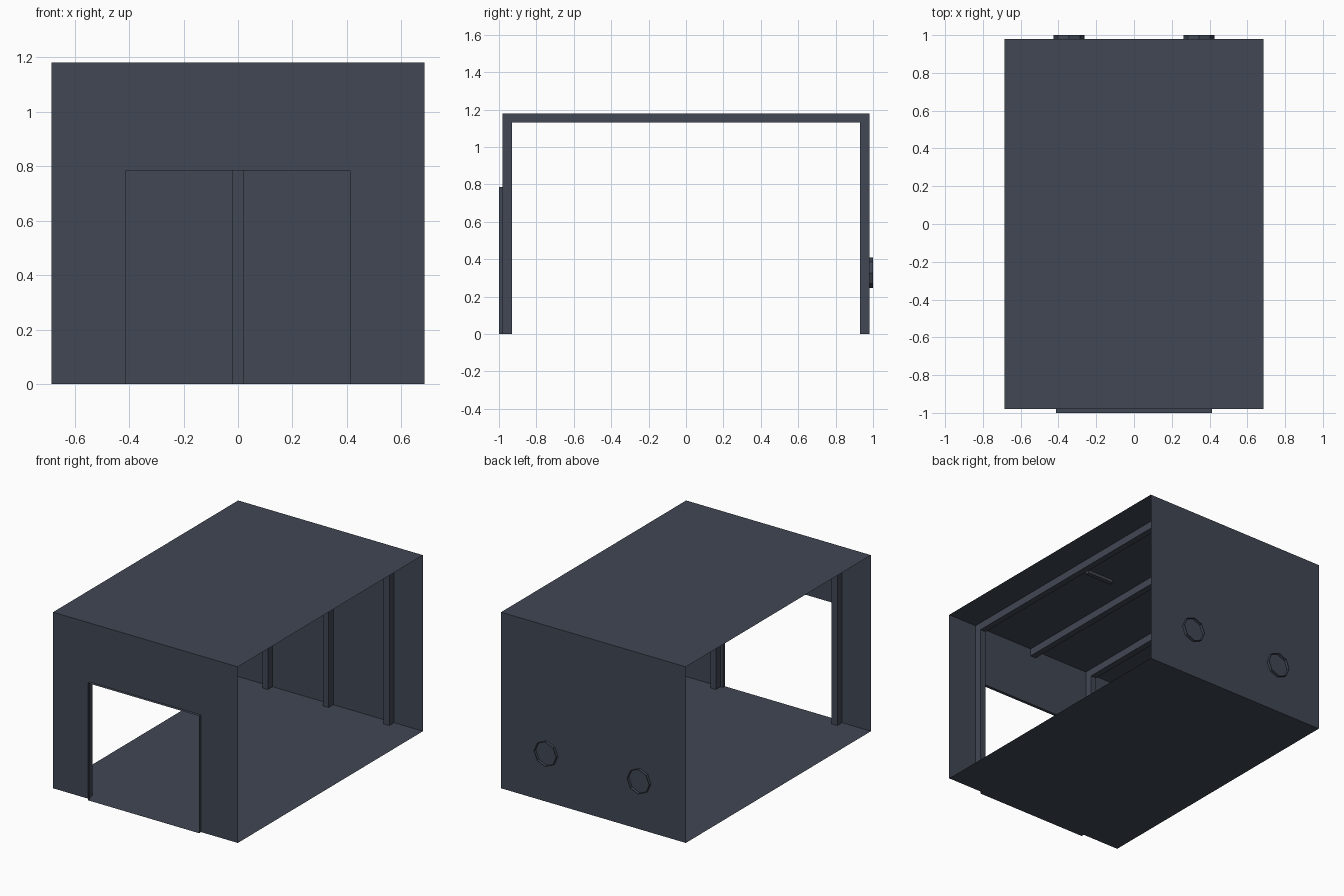
import bpy, bmesh, math

if "Cube" in bpy.data.objects:
    bpy.data.objects.remove(bpy.data.objects["Cube"])

W, D, H = 0.685, 0.98, 1.18      # half width, half depth, height
DW, DH, OUT = 0.412, 0.785, 1.0  # door half width, door height, outer reach
RIB = 0.05                       # rib depth

paint = bpy.data.materials.new("dark slate")
paint.diffuse_color = (0.052, 0.063, 0.088, 1)
paint.use_nodes = True
paint.node_tree.nodes["Principled BSDF"].inputs["Base Color"].default_value = paint.diffuse_color


def mesh_object(name, faces):
    """One object from a list of polygons, each a list of points."""
    bm = bmesh.new()
    for pts in faces:
        bm.faces.new([bm.verts.new(p) for p in pts])
    bmesh.ops.remove_doubles(bm, verts=bm.verts, dist=1e-5)
    me = bpy.data.meshes.new(name)
    bm.to_mesh(me)
    bm.free()
    me.materials.append(paint)
    ob = bpy.data.objects.new(name, me)
    bpy.context.collection.objects.link(ob)
    return ob


def box(name, x0, x1, y0, y1, z0, z1):
    bpy.ops.mesh.primitive_cube_add(
        size=1, location=((x0 + x1) / 2, (y0 + y1) / 2, (z0 + z1) / 2))
    ob = bpy.context.object
    ob.name = name
    ob.scale = (x1 - x0, y1 - y0, z1 - z0)
    ob.data.materials.append(paint)


def band(name, path, y0, y1):
    """Thin sheet sweeping an x-z path from y0 to y1."""
    mesh_object(name, [[(a[0], y0, a[1]), (b[0], y0, b[1]),
                        (b[0], y1, b[1]), (a[0], y1, a[1])]
                       for a, b in zip(path, path[1:])])


# Thin shell: both x sides stay open
mesh_object("floor", [[(-W, -D, 0), (-DW, -D, 0), (-DW, -OUT, 0), (DW, -OUT, 0),
                       (DW, -D, 0), (W, -D, 0), (W, D, 0), (-W, D, 0)]])
mesh_object("roof", [[(-W, -D, H), (W, -D, H), (W, D, H), (-W, D, H)]])
mesh_object("back_wall", [[(W, D, 0), (-W, D, 0), (-W, D, H), (W, D, H)]])
mesh_object("front_wall", [[(-W, -D, 0), (-DW, -D, 0), (-DW, -D, DH), (DW, -D, DH),
                            (DW, -D, 0), (W, -D, 0), (W, -D, H), (-W, -D, H)]])

# Door surround
band("door_surround", [(-DW, 0), (-DW, DH), (DW, DH), (DW, 0)], -D, -OUT)

# Ribs: ceiling beams and wall pillars (none in the doorway)
for i, x in enumerate((-0.45, 0, 0.45)):
    a, b = x - 0.021, x + 0.021
    box(f"ceiling_beam_{i}", a, b, -D, D, H - RIB, H)
    box(f"back_pillar_{i}", a, b, D - RIB, D, 0, H - RIB)
    if x:
        box(f"front_pillar_{i}", a, b, -D, -D + RIB, 0, H - RIB)

# Octagonal pipe collars on the back, and ceiling lamps
for s, side in ((-1, "left"), (1, "right")):
    ring = [(s * 0.345 + 0.082 * math.cos(k * math.pi / 4),
             0.327 + 0.082 * math.sin(k * math.pi / 4)) for k in range(9)]
    band(f"pipe_collar_{side}", ring, D, OUT)
    box(f"ceiling_lamp_{side}", s * 0.28 - 0.1, s * 0.28 + 0.1, -0.02, 0.01, H - 0.02, H)
